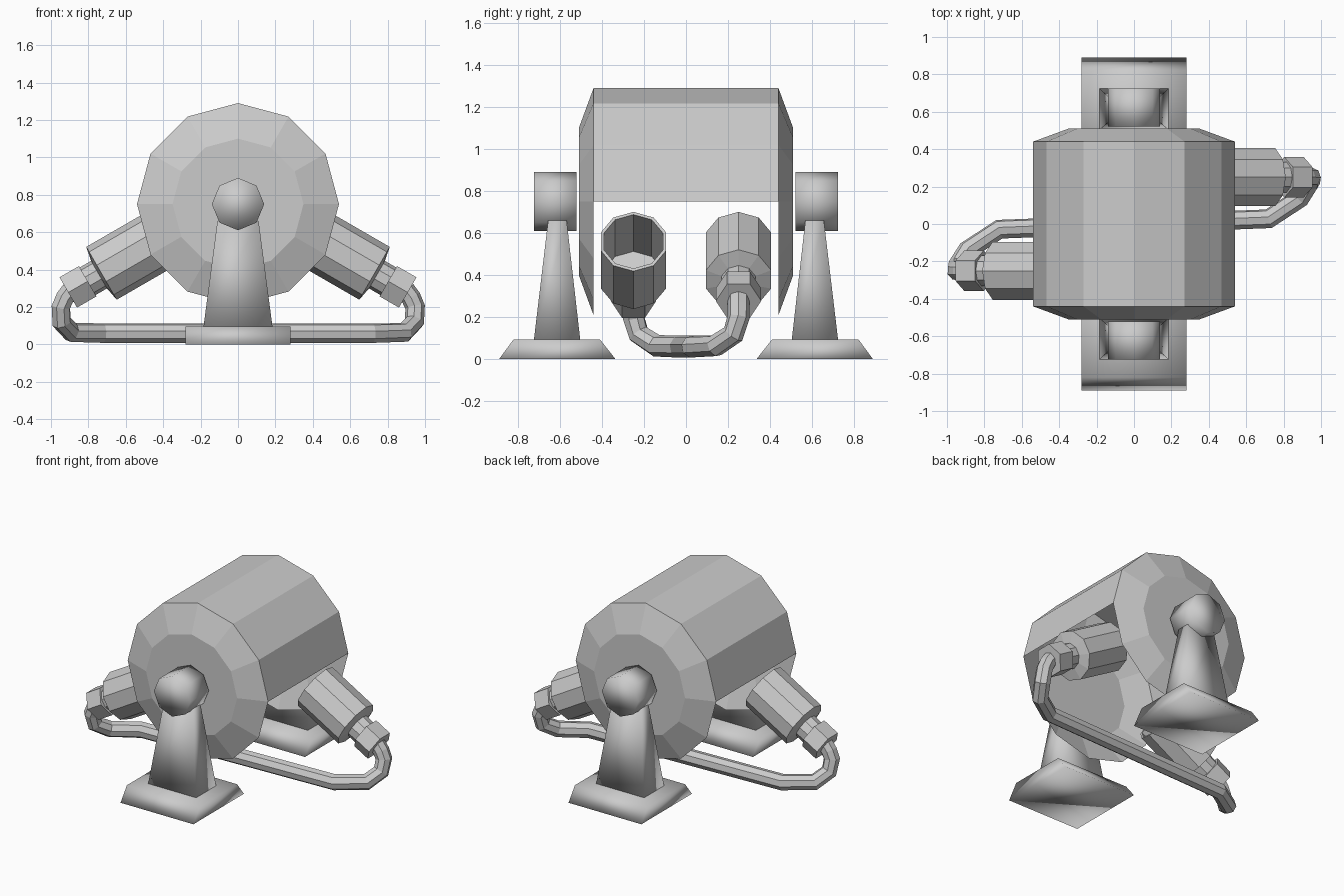
import bpy, bmesh
from math import sin, cos, pi, radians
from mathutils import Matrix, Vector

if "Cube" in bpy.data.objects:
    bpy.data.objects.remove(bpy.data.objects["Cube"])


def finish(name, bm, smooth=False):
    bmesh.ops.recalc_face_normals(bm, faces=bm.faces)
    for f in bm.faces:
        f.smooth = smooth
    me = bpy.data.meshes.new(name)
    bm.to_mesh(me)
    bm.free()
    ob = bpy.data.objects.new(name, me)
    bpy.context.collection.objects.link(ob)
    return ob


def lathe(name, profile, sides, matrix, phase=0.0, keep=None, smooth=False):
    """Spin (radius, height) points around local z, closing both ends."""
    bm = bmesh.new()
    rings = []
    for r, t in profile:
        rings.append([bm.verts.new(matrix @ Vector((
            r * cos(phase + 2 * pi * i / sides),
            r * sin(phase + 2 * pi * i / sides), t))) for i in range(sides)])
    for k in range(len(rings) - 1):
        a, b = rings[k], rings[k + 1]
        for i in range(sides):
            if keep and not keep(k, i):
                continue
            j = (i + 1) % sides
            bm.faces.new((a[i], a[j], b[j], b[i]))
    bm.faces.new(rings[0])
    bm.faces.new(rings[-1])
    return finish(name, bm, smooth)


def frustum(name, bottom, top):
    """Tapered block; each level is (half x, y min, y max, z)."""
    bm = bmesh.new()
    loops = []
    for hx, y0, y1, z in (bottom, top):
        loops.append([bm.verts.new(p) for p in
                      ((-hx, y0, z), (hx, y0, z), (hx, y1, z), (-hx, y1, z))])
    a, b = loops
    for i in range(4):
        j = (i + 1) % 4
        bm.faces.new((a[i], a[j], b[j], b[i]))
    bm.faces.new(a)
    bm.faces.new(b)
    return finish(name, bm, True)


def frame(origin, x, z):
    x, z = Vector(x).normalized(), Vector(z).normalized()
    y = z.cross(x)
    m = Matrix((x, y, z)).transposed().to_4x4()
    m.translation = origin
    return m


# Drum: 12-sided shell along y, lower half of its wall left open
drum_frame = frame((0, 0, 0.75), (1, 0, 0), (0, -1, 0))
lathe("drum", [(0.35, -0.51), (0.54, -0.44), (0.54, 0.44), (0.35, 0.51)], 12,
      drum_frame, keep=lambda k, i: k != 1 or i < 6)

# Stands, front and back
for side, s in (("front", 1), ("back", -1)):
    turn = Matrix.Rotation(0 if s == 1 else pi, 4, 'Z')
    parts = [
        frustum(side + "_foot", (0.28, -0.89, -0.335, 0), (0.28, -0.82, -0.41, 0.095)),
        frustum(side + "_post", (0.185, -0.724, -0.503, 0.09), (0.11, -0.656, -0.568, 0.66)),
        lathe(side + "_pivot", [(0.14, 0.52), (0.14, 0.724)], 8, drum_frame, smooth=True),
    ]
    for ob in parts:
        ob.data.transform(turn)

# Slanted cups with neck and collar, one on each side
cup = [(0.148, -0.01), (0.148, -0.36), (0.163, -0.36), (0.163, 0), (0.085, 0.015), (0.085, 0.09)]
collar = [(0.108, 0.085), (0.108, 0.205)]
tilt = radians(30)
axis_frame = frame((0.73, 0.25, 0.38), (sin(tilt), 0, cos(tilt)), (cos(tilt), 0, -sin(tilt)))
for side, angle in (("right", 0), ("left", pi)):
    m = Matrix.Rotation(angle, 4, 'Z') @ axis_frame
    lathe(side + "_cup", cup, 10, m)
    lathe(side + "_collar", collar, 6, m, phase=radians(30))

# Hose joining the two collars under the drum
half = [(0.895, 0.25, 0.29), (0.925, 0.25, 0.25), (0.947, 0.25, 0.20), (0.943, 0.225, 0.12),
        (0.89, 0.14, 0.064), (0.72, 0.028, 0.06)]
path = half + [(-x, -y, z) for x, y, z in reversed(half)]
cu = bpy.data.curves.new("hose", 'CURVE')
cu.dimensions = '3D'
cu.bevel_depth = 0.053
cu.bevel_resolution = 2
cu.use_fill_caps = True
sp = cu.splines.new('POLY')
sp.points.add(len(path) - 1)
for pt, co in zip(sp.points, path):
    pt.co = (*co, 1)
sp.use_smooth = False
bpy.context.collection.objects.link(bpy.data.objects.new("hose", cu))
